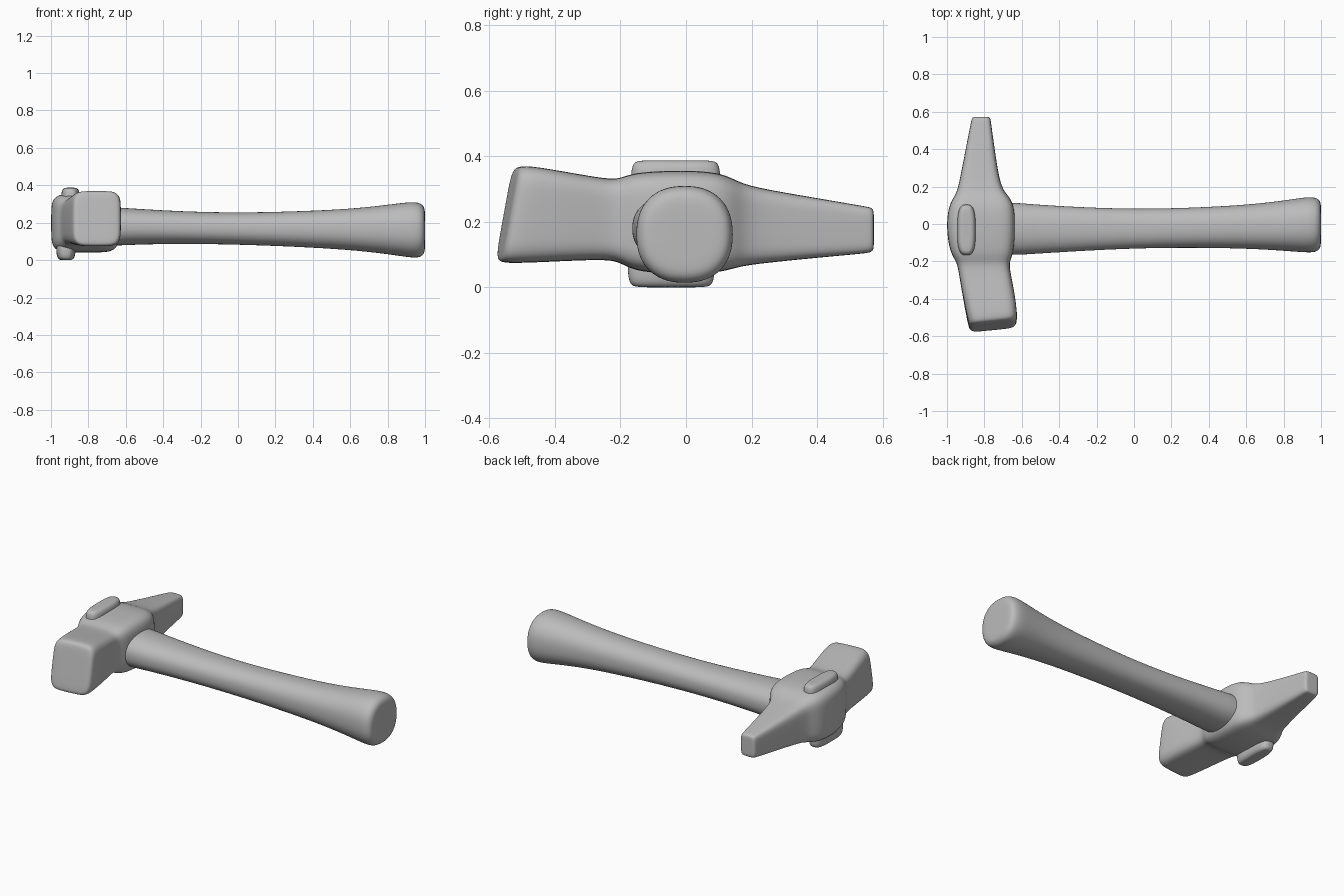
import bpy, bmesh
from math import cos, sin, pi, copysign
from mathutils import Vector

cube = bpy.data.objects.get("Cube")
if cube:
    bpy.data.objects.remove(cube, do_unlink=True)

grey = bpy.data.materials.new("plain grey")
grey.use_nodes = True
grey.diffuse_color = (0.5, 0.5, 0.5, 1)
bsdf = grey.node_tree.nodes["Principled BSDF"]
bsdf.inputs["Base Color"].default_value = (0.5, 0.5, 0.5, 1)
bsdf.inputs["Roughness"].default_value = 0.6


def loft(name, sections, place, power, sides=36):
    """Skin rounded sections (t, a0, a1, b0, b1); place(t, a, b) gives the point."""
    bm = bmesh.new()
    rings = []
    # Shrunken copies of the end sections keep the end faces flat
    first, last = sections[0], sections[-1]
    for s, k in [(first, 0.5)] + [(s, 1) for s in sections] + [(last, 0.5)]:
        t, a0, a1, b0, b1 = s
        ring = []
        for i in range(sides):
            c, d = cos(2 * pi * i / sides), sin(2 * pi * i / sides)
            a = (a0 + a1) / 2 + k * (a1 - a0) / 2 * copysign(abs(c) ** (2 / power), c)
            b = (b0 + b1) / 2 + k * (b1 - b0) / 2 * copysign(abs(d) ** (2 / power), d)
            ring.append(bm.verts.new(Vector(place(t, a, b))))
        rings.append(ring)
    for r, q in zip(rings, rings[1:]):
        for i in range(sides):
            j = (i + 1) % sides
            bm.faces.new((r[i], r[j], q[j], q[i]))
    bm.faces.new(rings[0])
    bm.faces.new(rings[-1])
    bmesh.ops.recalc_face_normals(bm, faces=bm.faces)
    mesh = bpy.data.meshes.new(name)
    bm.to_mesh(mesh)
    bm.free()
    mesh.materials.append(grey)
    for p in mesh.polygons:
        p.use_smooth = True
    obj = bpy.data.objects.new(name, mesh)
    bpy.context.collection.objects.link(obj)
    mod = obj.modifiers.new("soften", "SUBSURF")
    mod.levels = mod.render_levels = 2
    return obj


def head_place(t, a, b):
    # The striking face leans back toward its top and its outer side
    lean = max(0, min(1, (-t - 0.3) / 0.2))
    return a, t + lean * (0.18 * (b - 0.22) + 0.1 * (a + 0.76)), b


# Head: striking block, swollen eye and tapered peen, along y
loft("hammer_head", [
    (-0.548, -0.865, -0.645, 0.095, 0.35),
    (-0.54, -0.88, -0.63, 0.077, 0.368),
    (-0.51, -0.89, -0.622, 0.072, 0.372),
    (-0.36, -0.92, -0.64, 0.08, 0.35),
    (-0.24, -0.94, -0.665, 0.085, 0.33),
    (-0.20, -0.95, -0.665, 0.075, 0.332),
    (-0.16, -0.98, -0.645, 0.05, 0.35),
    (-0.06, -1.0, -0.635, 0.04, 0.356),
    (0.04, -1.0, -0.635, 0.04, 0.356),
    (0.11, -0.985, -0.645, 0.047, 0.347),
    (0.155, -0.955, -0.675, 0.06, 0.325),
    (0.20, -0.938, -0.715, 0.07, 0.306),
    (0.40, -0.90, -0.745, 0.09, 0.272),
    (0.545, -0.872, -0.765, 0.103, 0.247),
    (0.568, -0.866, -0.768, 0.107, 0.243),
    (0.573, -0.855, -0.78, 0.12, 0.23),
], head_place, 5)

# Handle: waisted oval shaft flaring to a rounded butt, along x
loft("handle", [
    (-0.90, -0.14, 0.10, 0.09, 0.28),
    (-0.66, -0.168, 0.118, 0.075, 0.283),
    (-0.58, -0.163, 0.108, 0.082, 0.277),
    (-0.3, -0.145, 0.09, 0.088, 0.26),
    (0.0, -0.13, 0.08, 0.083, 0.253),
    (0.3, -0.126, 0.086, 0.072, 0.26),
    (0.6, -0.131, 0.102, 0.055, 0.273),
    (0.8, -0.143, 0.125, 0.032, 0.296),
    (0.92, -0.153, 0.145, 0.013, 0.312),
    (0.97, -0.152, 0.143, 0.012, 0.308),
    (0.993, -0.135, 0.128, 0.03, 0.29),
    (1.0, -0.11, 0.105, 0.055, 0.265),
], lambda t, a, b: (t, a, b), 2.3)


# Raised eye pads above and below the head: flat, long ovals
def pad(name, x0, x1, y0, y1, z_in, z_out):
    rise = z_out - z_in
    steps = [(0, 0), (0.6, 0), (0.88, 0.006), (1, 0.02)]
    loft(name, [(z_in + f * rise, x0 + g, x1 - g, y0 + g, y1 - g) for f, g in steps],
         lambda t, a, b: (a, b, t), 3)


pad("upper_eye_pad", -0.946, -0.845, -0.168, 0.105, 0.30, 0.387)
pad("lower_eye_pad", -0.972, -0.868, -0.178, 0.088, 0.10, 0.0)
